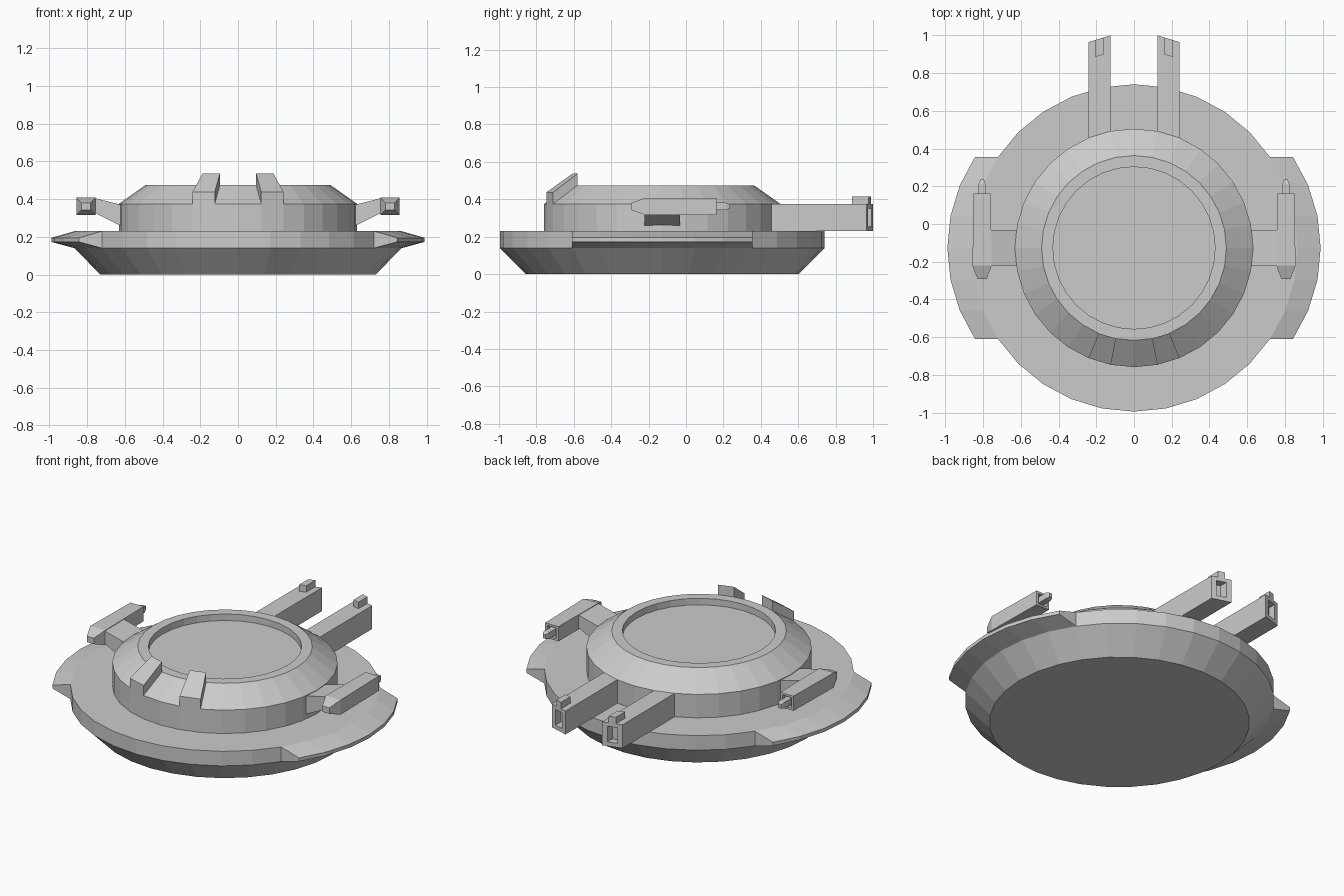
import bpy, bmesh
from math import sin, cos, radians

if "Cube" in bpy.data.objects:
    bpy.data.objects.remove(bpy.data.objects["Cube"])

CY = -0.127   # y of the round hull's axis
STEP = 11.25  # 32-sided rounds


def loft(name, rings):
    """Skin a list of equal-length point rings and cap both ends."""
    bm = bmesh.new()
    rows = [[bm.verts.new(p) for p in ring] for ring in rings]
    n = len(rows[0])
    for a, b in zip(rows, rows[1:]):
        for i in range(n):
            j = (i + 1) % n
            bm.faces.new((a[i], a[j], b[j], b[i]))
    bm.faces.new(rows[0][::-1])
    bm.faces.new(rows[-1])
    bmesh.ops.recalc_face_normals(bm, faces=bm.faces)
    mesh = bpy.data.meshes.new(name)
    bm.to_mesh(mesh)
    bm.free()
    ob = bpy.data.objects.new(name, mesh)
    bpy.context.collection.objects.link(ob)
    return ob


def polar(r, deg, z):
    return (r * sin(radians(deg)), CY + r * cos(radians(deg)), z)


def disc(name, profile):
    return loft(name, [[polar(r, i * STEP, z) for i in range(32)] for r, z in profile])


def mirrored(name, rings):
    """Build a part on the right and its reflection on the left."""
    loft(name + "_right", rings)
    loft(name + "_left", [[(-x, y, z) for x, y, z in r] for r in rings])


def rect_y(x0, x1, z0, z1, y, slant=0.0):
    """Rectangle facing along y; slant pulls the outer side back."""
    def yy(x):
        return y - (x - 0.125) * slant
    return [(x0, yy(x0), z0), (x1, yy(x1), z0), (x1, yy(x1), z1), (x0, yy(x0), z1)]


# Base hull and turret with a recessed roof
disc("base_hull", [(0.73, 0), (0.868, 0.14), (0.868, 0.23)])
disc("turret", [(0.632, 0.22), (0.632, 0.375), (0.49, 0.475), (0.43, 0.475), (0.43, 0.435)])

# Tapered side flanges following the hull's rim
flange = []
for i in range(-3, 4):
    x, y, _ = polar(0.868, 90 + i * STEP, 0)
    flange.append([(x, y, 0.14), (x + 0.122, y, 0.173), (x + 0.122, y, 0.195), (x, y, 0.23)])
mirrored("side_flange", flange)

# Twin rear barrels with slanted hollow ends and sights
mirrored("main_barrel", [
    rect_y(0.125, 0.242, 0.23, 0.375, 0.38),
    rect_y(0.125, 0.242, 0.23, 0.375, 1.0, 0.3),
    rect_y(0.155, 0.212, 0.255, 0.352, 1.0, 0.3),
    rect_y(0.155, 0.212, 0.255, 0.352, 0.95, 0.3)])
mirrored("barrel_sight", [
    rect_y(0.162, 0.203, 0.37, 0.415, 0.91, 0.3),
    rect_y(0.162, 0.203, 0.37, 0.415, 1.0, 0.3)])

# Raised blocks on the turret's front shoulder
block = [[polar(r, 180 - a * STEP, z) for r, a, z in
          ((0.632, 1, z0), (0.632, 2, z0), (0.49, 2, z0 + 0.1), (0.49, 1, z0 + 0.1))]
         for z0 in (0.375, 0.437)]
mirrored("shoulder_block", block)

# Side guns: body with hollow front, stepped muzzle and support arm
mirrored("side_gun", [
    rect_y(0.782, 0.83, 0.343, 0.38, -0.293),
    rect_y(0.755, 0.857, 0.317, 0.408, -0.22),
    rect_y(0.76, 0.85, 0.317, 0.408, 0.163),
    rect_y(0.775, 0.835, 0.33, 0.395, 0.163),
    rect_y(0.775, 0.835, 0.33, 0.395, 0.14)])
mirrored("side_gun_muzzle", [
    rect_y(0.788, 0.824, 0.343, 0.382, 0.13),
    rect_y(0.788, 0.824, 0.343, 0.382, 0.213),
    rect_y(0.796, 0.816, 0.35, 0.375, 0.235)])
mirrored("gun_arm", [
    [(0.59, y, 0.243), (0.77, y, 0.332), (0.77, y, 0.408), (0.59, y, 0.362)]
    for y in (-0.223, -0.033)])
